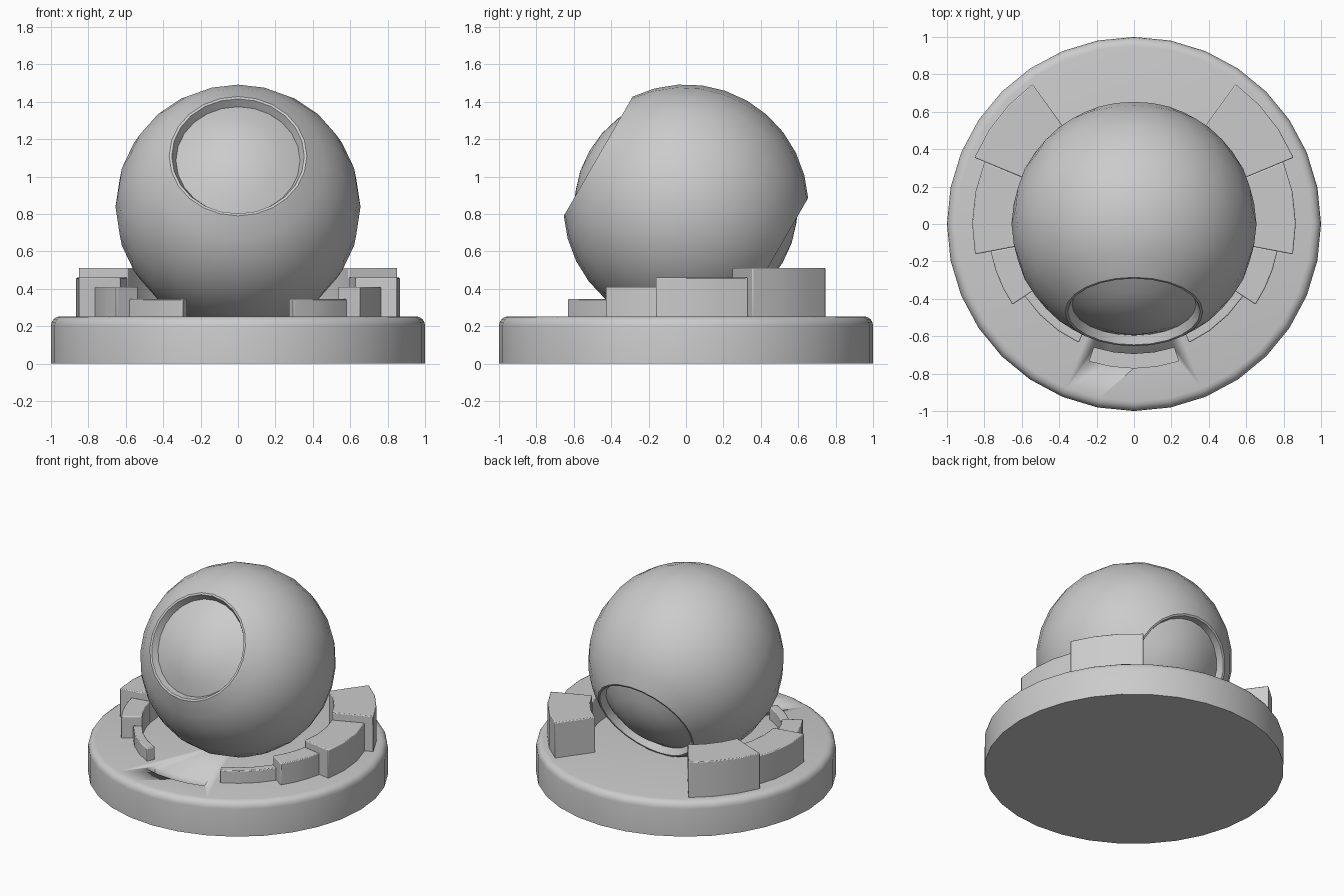
import bpy, bmesh
from math import sin, cos, pi, radians

if "Cube" in bpy.data.objects:
    bpy.data.objects.remove(bpy.data.objects["Cube"])


def finish(name, bm, angle=35):
    bmesh.ops.remove_doubles(bm, verts=bm.verts, dist=1e-5)
    bmesh.ops.recalc_face_normals(bm, faces=bm.faces)
    me = bpy.data.meshes.new(name)
    bm.to_mesh(me)
    bm.free()
    ob = bpy.data.objects.new(name, me)
    bpy.context.collection.objects.link(ob)
    bpy.ops.object.select_all(action='DESELECT')
    ob.select_set(True)
    bpy.context.view_layer.objects.active = ob
    bpy.ops.object.shade_smooth_by_angle(angle=radians(angle))
    return ob


def lathe(name, profile, sides):
    """Spin an (r, z) profile that starts and ends on the axis."""
    bm = bmesh.new()
    vs = [bm.verts.new((r, 0, z)) for r, z in profile]
    edges = [bm.edges.new(p) for p in zip(vs, vs[1:])]
    bmesh.ops.spin(bm, geom=vs + edges, cent=(0, 0, 0), axis=(0, 0, 1),
                   angle=2 * pi, steps=sides, use_merge=True)
    bmesh.ops.remove_doubles(bm, verts=bm.verts, dist=1e-5)
    return finish(name, bm)


def arc_block(name, r0, r1, a0, a1, z0, z1, steps=3):
    """Curved block between two radii and two angles (degrees from +x)."""
    bm = bmesh.new()
    angs = [radians(a0 + (a1 - a0) * i / steps) for i in range(steps + 1)]
    pts = [(r0 * cos(a), r0 * sin(a)) for a in angs]
    pts += [(r1 * cos(a), r1 * sin(a)) for a in reversed(angs)]
    lo = [bm.verts.new((x, y, z0)) for x, y in pts]
    hi = [bm.verts.new((x, y, z1)) for x, y in pts]
    bm.faces.new(lo)
    bm.faces.new(hi)
    n = len(pts)
    for i in range(n):
        j = (i + 1) % n
        bm.faces.new((lo[i], lo[j], hi[j], hi[i]))
    return finish(name, bm)


# Round base with rounded top edge
rim = [(0.95 + 0.05 * cos(t), 0.203 + 0.05 * sin(t))
       for t in (i * pi / 8 for i in range(5))]
base = lathe("base", [(0, 0), (1, 0)] + rim + [(0, 0.253)], 32)

# Shallow curved slot at the front of the base
cutter = arc_block("slot_cutter", 0.695, 0.77, 252, 288, 0.19, 0.4, 4)
mod = base.modifiers.new("slot", 'BOOLEAN')
mod.object = cutter
mod.solver = 'EXACT'
bpy.context.view_layer.objects.active = base
bpy.ops.object.modifier_apply(modifier=mod.name)
bpy.data.objects.remove(cutter)

# Ball with a sunken round cap at each end of its tilted axis
R, CAP = 0.655, 0.597
polar = [(CAP, 11.25 * i) for i in range(4)]
polar += [(0.647, 33.2), (R, 34.2)] + [(R, 11.25 * i) for i in range(4, 9)]
prof = [(r * sin(radians(a)), r * cos(radians(a))) for r, a in polar]
prof += [(r, -z) for r, z in reversed(prof[:-1])]
ball = lathe("ball", prof, 24)
ball.location = (0, 0, 0.838)
ball.rotation_euler = (radians(60), 0, 0)

# Rising steps around the ball, mirrored left and right
steps = [("step_lowest", 0.70, -65, -33.5, 0.345),
         ("step_low", 0.78, -33.5, -10.8, 0.41),
         ("step_high", 0.865, -10.8, 22.6, 0.46),
         ("step_highest", 0.924, 22.6, 54, 0.512)]
for name, r, a0, a1, top in steps:
    ob = arc_block(name, 0.64, r, a0, a1, 0.2, top)
    mir = ob.modifiers.new("mirror", 'MIRROR')
    mir.use_axis = (True, False, False)
    bev = ob.modifiers.new("bevel", 'BEVEL')
    bev.width = 0.006
    bev.segments = 2
    bev.limit_method = 'ANGLE'
